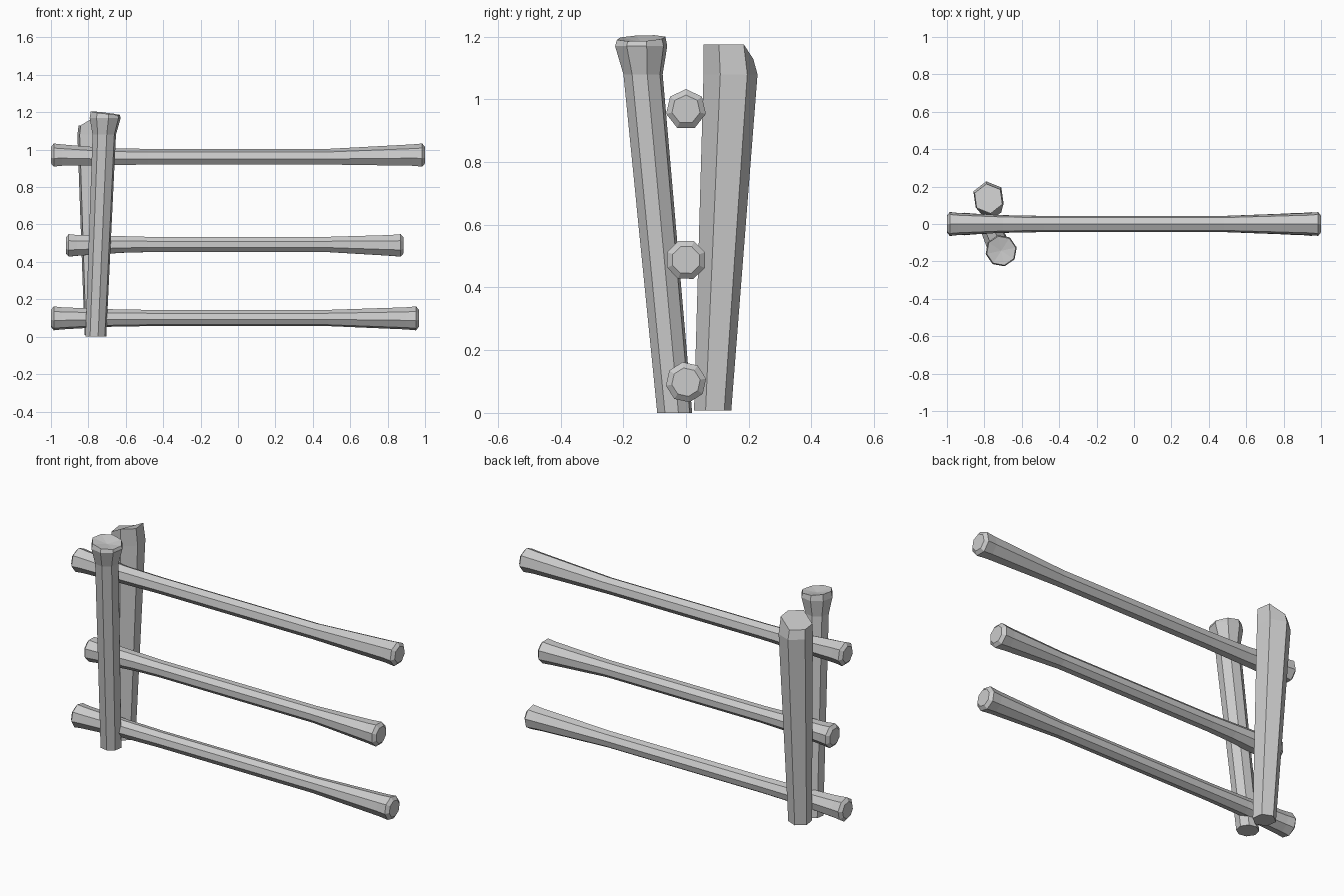
import bpy, bmesh
from math import sin, cos, radians, tau
from mathutils import Vector

old = bpy.data.objects.get("Cube")
if old:
    bpy.data.objects.remove(old, do_unlink=True)

# Weathered wood, one flat colour
wood = bpy.data.materials.new("grey_wood")
wood.use_nodes = True
GREY = (0.6, 0.6, 0.6, 1)
wood.diffuse_color = GREY
wood.node_tree.nodes["Principled BSDF"].inputs["Base Color"].default_value = GREY


def log(name, rings, sides, phase, u, v, shape_end=None):
    """Loft faceted rings (centre, radius) in the u, v plane and cap both ends."""
    bm = bmesh.new()
    u, v = Vector(u), Vector(v)
    loops = []
    for centre, r in rings:
        angles = [radians(phase) + tau * i / sides for i in range(sides)]
        loops.append([bm.verts.new(Vector(centre) + r * (cos(a) * u + sin(a) * v))
                      for a in angles])
    for a, b in zip(loops, loops[1:]):
        for i in range(sides):
            j = (i + 1) % sides
            bm.faces.new((a[i], a[j], b[j], b[i]))
    bm.faces.new(loops[0][::-1])
    end = bm.faces.new(loops[-1])
    if shape_end:
        shape_end(bm, end)
    bmesh.ops.recalc_face_normals(bm, faces=bm.faces)
    mesh = bpy.data.meshes.new(name)
    bm.to_mesh(mesh)
    bm.free()
    mesh.materials.append(wood)
    obj = bpy.data.objects.new(name, mesh)
    bpy.context.collection.objects.link(obj)


def rail(name, left, right, z, end_z, sides, phase):
    """Horizontal rail with a slim middle and flared, bevelled ends."""
    rings = [((left, 0, end_z), 0.046), ((left + 0.015, 0, end_z), 0.065),
             ((left + 0.06, 0, end_z), 0.06), ((left + 0.3, 0, z), 0.048),
             ((-0.48, 0, z), 0.044), ((0.48, 0, z), 0.044),
             ((right - 0.07, 0, end_z), 0.06), ((right - 0.015, 0, end_z), 0.065),
             ((right, 0, end_z), 0.046)]
    log(name, rings, sides, phase, (0, 1, 0), (0, 0, 1))


rail("top_rail", -1.0, 1.0, 0.96, 0.968, 7, 90)
rail("middle_rail", -0.92, 0.885, 0.493, 0.488, 8, 22)
rail("bottom_rail", -1.0, 0.967, 0.1, 0.098, 8, 10)


# Front post: flared head with a tilted, slightly dished top
def dished_top(bm, face):
    for vert in face.verts:
        vert.co.z += -0.12 * (vert.co.x + 0.71) + 0.04 * (vert.co.y + 0.143)
    hub = bmesh.ops.poke(bm, faces=[face])["verts"][0]
    hub.co.z -= 0.012


log("front_post",
    [((-0.76, -0.036, 0), 0.057), ((-0.715, -0.137, 1.08), 0.064),
     ((-0.71, -0.143, 1.17), 0.085), ((-0.71, -0.143, 1.195), 0.079)],
    8, 12, (1, 0, 0), (0, 1, 0), dished_top)


# Back post: wide shoulder and a split top, higher on one side
def split_top(bm, face):
    for vert in face.verts:
        if vert.co.x > -0.77:
            vert.co.z += 0.045
    ordered = sorted(face.verts, key=lambda p: p.co.y)
    bmesh.utils.face_split(face, ordered[0], ordered[-1])


log("back_post",
    [((-0.765, 0.085, 0.008), 0.06), ((-0.778, 0.142, 1.08), 0.087),
     ((-0.778, 0.135, 1.13), 0.08)],
    6, 98, (1, 0, 0), (0, 1, 0), split_top)
